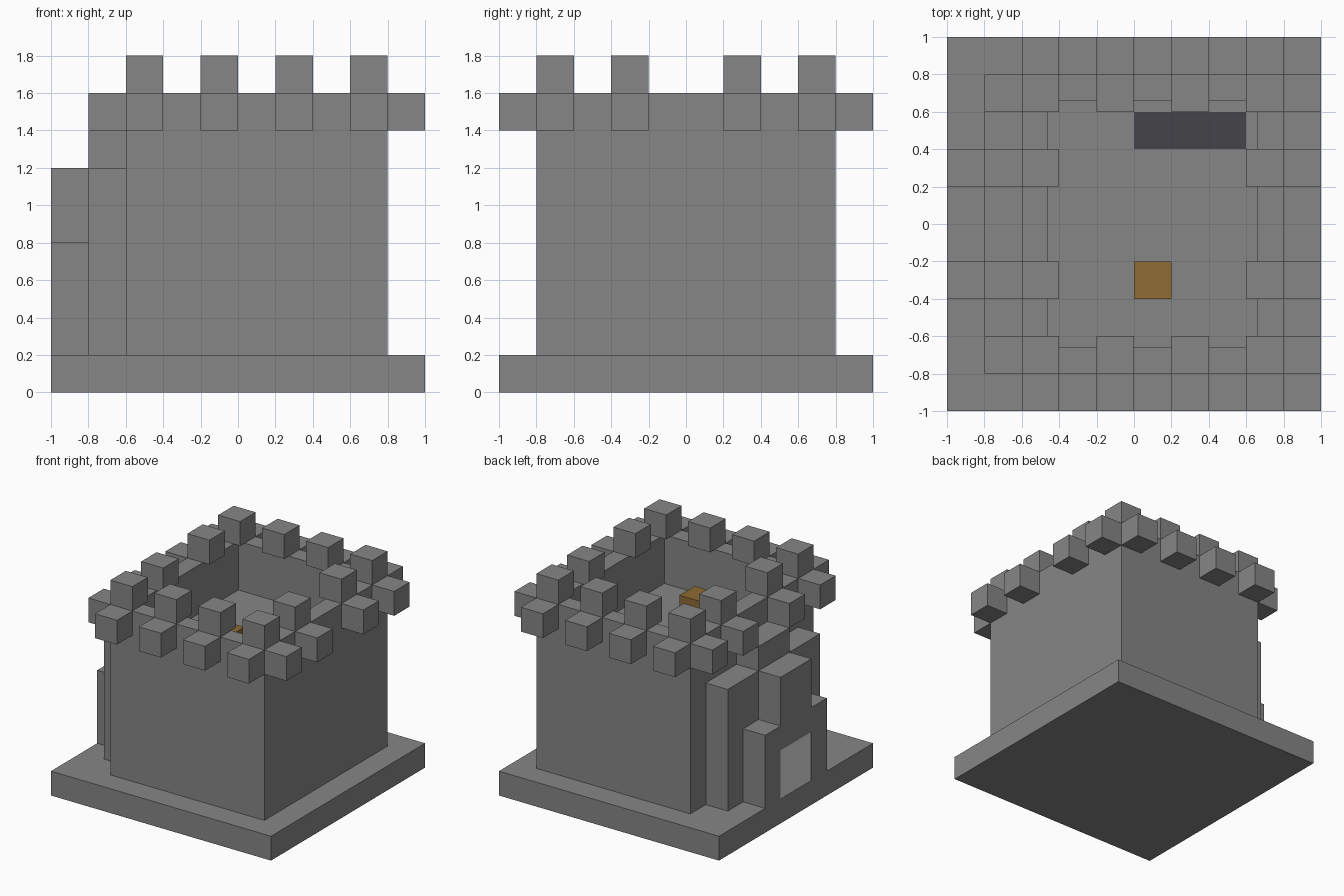
import bpy
import bmesh
from mathutils import Vector

default = bpy.data.objects.get("Cube")
if default:
    bpy.data.objects.remove(default, do_unlink=True)


def material(name, rgb):
    mat = bpy.data.materials.new(name)
    mat.use_nodes = True
    mat.diffuse_color = (*rgb, 1)
    mat.node_tree.nodes["Principled BSDF"].inputs["Base Color"].default_value = (*rgb, 1)
    return mat


stone = material("grey stone", (0.24, 0.24, 0.24))
wood = material("brown wood", (0.275, 0.147, 0.033))
slate = material("dark slate", (0.06, 0.058, 0.067))
pale = material("pale gate", (0.72, 0.72, 0.72))


def add_box(bm, low, high):
    """Add an axis-aligned box between two corners and return its vertices."""
    low, high = Vector(low), Vector(high)
    verts = bmesh.ops.create_cube(bm, size=1)["verts"]
    for v in verts:
        v.co = (low + high) / 2 + v.co * (high - low)
    return verts


def finish(bm, name, mat):
    bmesh.ops.recalc_face_normals(bm, faces=bm.faces)
    mesh = bpy.data.meshes.new(name)
    bm.to_mesh(mesh)
    bm.free()
    mesh.materials.append(mat)
    obj = bpy.data.objects.new(name, mesh)
    bpy.context.collection.objects.link(obj)
    return obj


def boxes(name, mat, corner_pairs):
    bm = bmesh.new()
    for low, high in corner_pairs:
        add_box(bm, low, high)
    return finish(bm, name, mat)


U = 0.2            # block size
X0, X1 = -0.6, 0.8  # tower extent in x
Y1 = 0.8           # tower half depth
BASE, FLOOR, TOP = 0.2, 1.2, 1.6

# Ground slab
boxes("base_slab", stone, [((-1, -1, 0), (1, 1, BASE))])

# Tower with a sunken roof terrace
bm = bmesh.new()
add_box(bm, (X0, -Y1, BASE), (X1, Y1, TOP))
bm.normal_update()
roof = max(bm.faces, key=lambda f: f.calc_center_median().z)
bmesh.ops.inset_region(bm, faces=[roof], thickness=U)
sunk = bmesh.ops.extrude_discrete_faces(bm, faces=[roof])["faces"][0]
bmesh.ops.translate(bm, vec=(0, 0, FLOOR - TOP), verts=sunk.verts)
finish(bm, "tower", stone)

# Merlons on the parapet, each with a corbel block one step out and down
xs = [X0 + 2 * U * i for i in range(4)]
ys = [-0.8, -0.4, 0.2, 0.6]
spots = {(x, y) for x in xs for y in (ys[0], ys[-1])}
spots |= {(x, y) for x in (xs[0], xs[-1]) for y in ys}
merlons, corbels = [], []


def block(x, y, z):
    return ((x, y, z), (x + U, y + U, z + U))


for x, y in sorted(spots):
    merlons.append(block(x, y, TOP))
    if x == xs[0]:
        corbels.append(block(x - U, y, TOP - U))
    if x == xs[-1]:
        corbels.append(block(x + U, y, TOP - U))
    if y == ys[0]:
        corbels.append(block(x, y - U, TOP - U))
    if y == ys[-1]:
        corbels.append(block(x, y + U, TOP - U))
boxes("merlons", stone, merlons)
boxes("corbels", stone, corbels)

# Stepped gatehouse on the -x side
boxes("gatehouse", stone, [
    ((-0.8, -0.6, BASE), (X0, 0.6, FLOOR)),
    ((-0.8, -U, FLOOR), (X0, U, FLOOR + U)),
    ((-1, -U, 0.6), (-0.8, U, FLOOR)),
    ((-1, U, BASE), (-0.8, 2 * U, 0.8)),
    ((-1, -2 * U, BASE), (-0.8, -U, 0.8)),
])
boxes("gate", pale, [((-0.998, -U, BASE), (-0.8, U, 0.6))])

# Terrace details
boxes("chest", wood, [((0, -0.4, FLOOR), (U, -U, FLOOR + U))])
boxes("stair_hatch", slate, [((0, 0.4, FLOOR), (0.6, 0.6, FLOOR + 0.005))])
